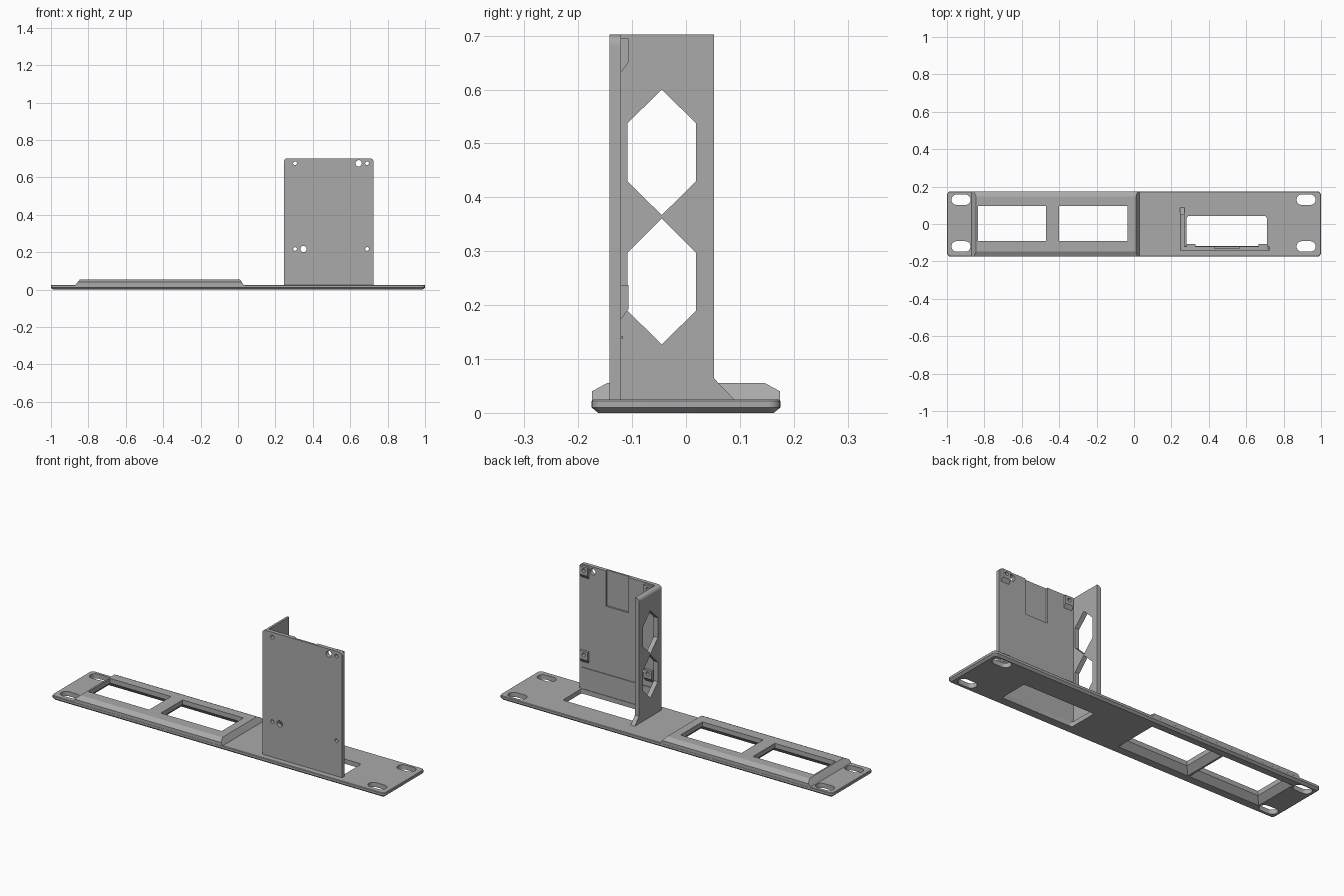
import bpy, bmesh, math
from mathutils import Vector

if "Cube" in bpy.data.objects:
    bpy.data.objects.remove(bpy.data.objects["Cube"])

grey = bpy.data.materials.new("mid_grey")
grey.diffuse_color = (0.4, 0.4, 0.4, 1)
grey.use_nodes = True
grey.node_tree.nodes["Principled BSDF"].inputs["Base Color"].default_value = grey.diffuse_color


def loft(name, rings):
    """Closed solid through a list of matching point rings."""
    bm = bmesh.new()
    vs = [[bm.verts.new(p) for p in r] for r in rings]
    n = len(vs[0])
    for a, b in zip(vs, vs[1:]):
        for i in range(n):
            j = (i + 1) % n
            bm.faces.new((a[i], a[j], b[j], b[i]))
    bm.faces.new(vs[0][::-1])
    bm.faces.new(vs[-1])
    bmesh.ops.recalc_face_normals(bm, faces=bm.faces)
    me = bpy.data.meshes.new(name)
    bm.to_mesh(me)
    bm.free()
    me.materials.append(grey)
    ob = bpy.data.objects.new(name, me)
    bpy.context.collection.objects.link(ob)
    return ob


def place(axis, u, v, w):
    return {'X': (w, u, v), 'Y': (u, w, v), 'Z': (u, v, w)}[axis]


def prism(name, axis, pts, w0, w1):
    return loft(name, [[place(axis, u, v, w) for u, v in pts] for w in (w0, w1)])


def rect(u0, u1, v0, v1):
    return [(u0, v0), (u1, v0), (u1, v1), (u0, v1)]


def rounded(u0, u1, v0, v1, r, n=6):
    """Rounded rectangle; r is one radius for all corners."""
    out = []
    for k, (cu, cv) in enumerate([(u1 - r, v1 - r), (u0 + r, v1 - r),
                                  (u0 + r, v0 + r), (u1 - r, v0 + r)]):
        for i in range(n + 1):
            a = math.pi / 2 * (k + i / n)
            out.append((cu + r * math.cos(a), cv + r * math.sin(a)))
    return out


def circle(u, v, r, n=20):
    return [(u + r * math.cos(2 * math.pi * i / n),
             v + r * math.sin(2 * math.pi * i / n)) for i in range(n)]


def combine(ob, other, op='DIFFERENCE'):
    m = ob.modifiers.new("bool", 'BOOLEAN')
    m.operation, m.solver, m.object = op, 'EXACT', other
    bpy.context.view_layer.objects.active = ob
    bpy.ops.object.modifier_apply(modifier=m.name)
    bpy.data.objects.remove(other)


# base plate with chamfered underside and softened top edge
levels = [(0.012, 0), (0, 0.01), (0, 0.022), (0.003, 0.025)]
base = loft("base_plate", [[(x, y, z) for x, y in
            rounded(-1 + d, 1 - d, -0.175 + d, 0.175 - d, 0.022 - d)] for d, z in levels])

# raised panel with sloping ends and bevelled long edges
panel = loft("raised_panel", [[(x, y, z) for x, y in rect(x0, x1, -w, w)] for x0, x1, w, z in
             [(-0.875, 0.035, 0.1745, 0.015), (-0.87, 0.03, 0.1745, 0.025),
              (-0.857, 0.02, 0.1745, 0.04), (-0.844, 0.01, 0.147, 0.055)]])
combine(base, panel, 'UNION')

# two windows through the raised panel, flared towards the underside
for x0, x1 in [(-0.835, -0.47), (-0.40, -0.035)]:
    combine(base, loft("window_cutter", [
        [(x, y, z) for x, y in rect(x0 - d, x1 + d, -0.09 - d, 0.097 + d)]
        for d, z in [(0.032, -0.002), (0.03, 0), (0, 0.03), (0, 0.1)]]))

# four mounting slots
for sx in (-0.925, 0.92):
    for y in (-0.12, 0.13):
        combine(base, prism("slot_cutter", 'Z',
                rounded(sx - 0.051, sx + 0.051, y - 0.028, y + 0.028, 0.0279, 8), -0.1, 0.1))

# opening behind the upright
combine(base, prism("opening_cutter", 'Z', rounded(0.282, 0.71, -0.118, 0.043, 0.012), -0.1, 0.1))

# upright front wall
wall = prism("upright_wall", 'Y', rounded(0.245, 0.725, -0.02, 0.702, 0.02), -0.142, -0.121)
combine(wall, prism("trim", 'Z', rect(0, 1, -1, 1), -0.1, 0.012))
combine(wall, prism("pocket_cutter", 'Y', rect(0.43, 0.565, 0.51, 0.8), -0.131, -0.1))

# standoffs with sloped undersides
for x in (0.305, 0.69):
    for top in (0.695, 0.237):
        b = prism("standoff", 'X', [(-0.13, top), (-0.107, top), (-0.107, top - 0.045),
                  (-0.121, top - 0.064), (-0.13, top - 0.064)], x - 0.024, x + 0.024)
        combine(wall, b, 'UNION')

# screw and access holes
for x, z, r in [(0.305, 0.675, 0.01), (0.69, 0.675, 0.01), (0.305, 0.217, 0.01),
                (0.69, 0.217, 0.01), (0.645, 0.675, 0.017), (0.35, 0.217, 0.017)]:
    combine(wall, prism("hole_cutter", 'Y', circle(x, z, r), -0.2, 0))

# thin rib across the inner face
prism("inner_rib", 'Y', rect(0.27, 0.71, 0.137, 0.143), -0.125, -0.117)

# side wall with gusset foot
side = prism("side_wall", 'X', [(-0.1415, 0.012), (0.102, 0.012), (0.052, 0.064),
             (0.052, 0.71), (-0.1415, 0.71)], 0.24, 0.27)
combine(side, prism("round_trim", 'Y', rounded(0.245, 0.5, -0.1, 0.702, 0.02), -1, 1), 'INTERSECT')

# two hexagonal cut-outs
for z0, z1, z2, z3 in [(0.127, 0.19, 0.297, 0.361), (0.367, 0.43, 0.537, 0.6)]:
    combine(side, prism("hex_cutter", 'X', [(-0.045, z0), (0.019, z1), (0.019, z2),
            (-0.045, z3), (-0.109, z2), (-0.109, z1)], 0, 0.5))

# smooth the rounded edges, keep corners sharp
for ob in bpy.context.collection.objects:
    bpy.ops.object.select_all(action='DESELECT')
    ob.select_set(True)
    bpy.context.view_layer.objects.active = ob
    bpy.ops.object.shade_smooth_by_angle(angle=math.radians(25))
